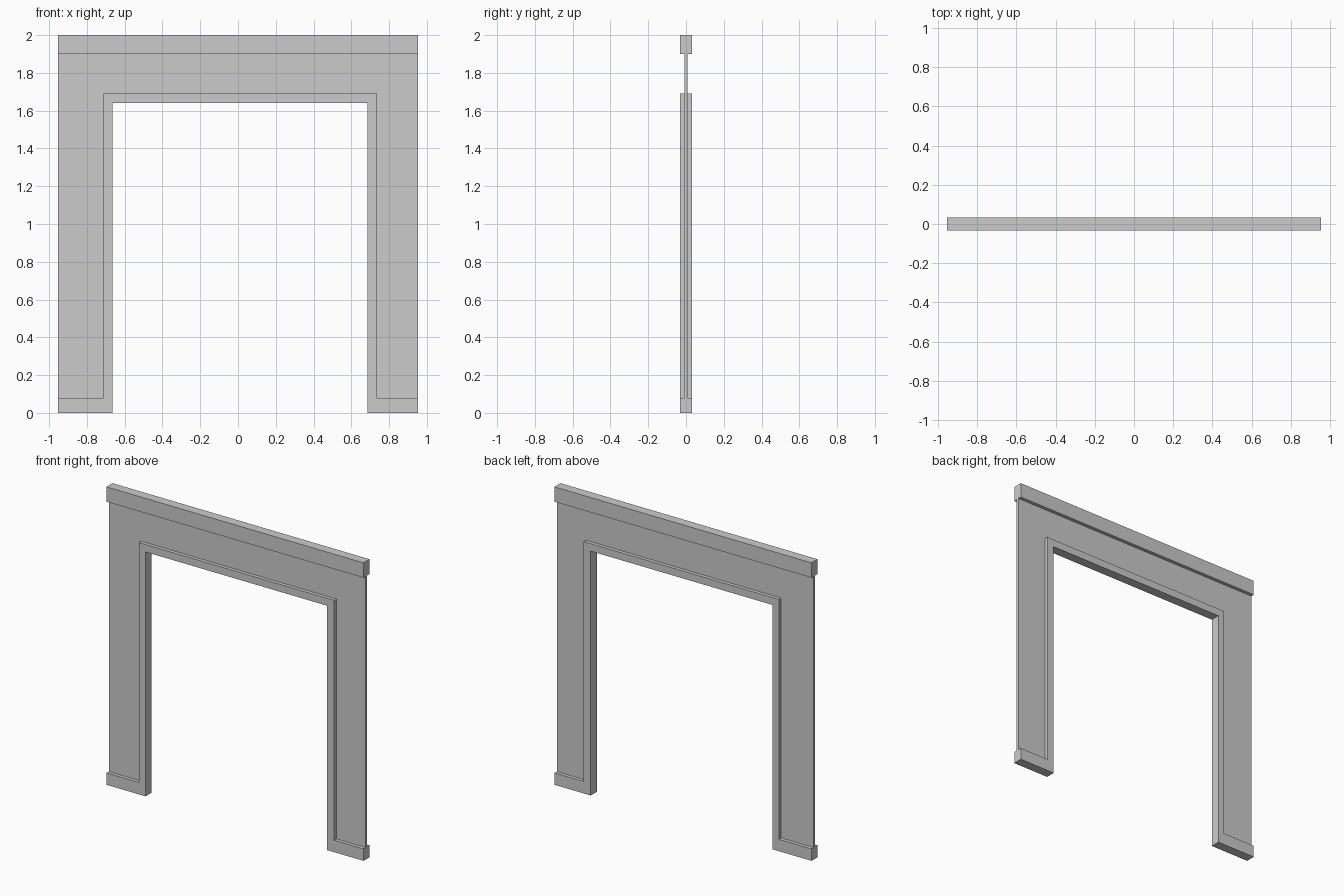
import bpy, bmesh

if "Cube" in bpy.data.objects:
    bpy.data.objects.remove(bpy.data.objects["Cube"])

W = 0.954               # half width of the whole frame
DEEP, THIN = 0.032, 0.008   # half depths of trim and wall
IN_L, IN_R, IN_T = -0.664, 0.685, 1.64      # opening
OUT_L, OUT_R, OUT_T = -0.712, 0.737, 1.69   # outer edge of the trim
BASE, CAP, TOP = 0.08, 1.90, 2.0


def extrude_profile(name, pts, half):
    """Extrude an x-z outline symmetrically along y."""
    bm = bmesh.new()
    face = bm.faces.new([bm.verts.new((x, -half, z)) for x, z in pts])
    out = bmesh.ops.extrude_face_region(bm, geom=[face])
    moved = [v for v in out["geom"] if isinstance(v, bmesh.types.BMVert)]
    bmesh.ops.translate(bm, verts=moved, vec=(0, 2 * half, 0))
    bmesh.ops.recalc_face_normals(bm, faces=bm.faces)
    mesh = bpy.data.meshes.new(name)
    bm.to_mesh(mesh)
    bm.free()
    obj = bpy.data.objects.new(name, mesh)
    bpy.context.collection.objects.link(obj)
    return obj


# Raised trim around the opening, continuous with the two baseboards
extrude_profile("opening_trim_and_baseboards", [
    (-W, 0), (IN_L, 0), (IN_L, IN_T), (IN_R, IN_T), (IN_R, 0), (W, 0),
    (W, BASE), (OUT_R, BASE), (OUT_R, OUT_T), (OUT_L, OUT_T),
    (OUT_L, BASE), (-W, BASE)], DEEP)

# Thin wall panel between trim, baseboards and cap
extrude_profile("wall_panel", [
    (-W, BASE), (OUT_L, BASE), (OUT_L, OUT_T), (OUT_R, OUT_T),
    (OUT_R, BASE), (W, BASE), (W, CAP), (-W, CAP)], THIN)

# Top moulding
extrude_profile("top_moulding", [(-W, CAP), (W, CAP), (W, TOP), (-W, TOP)], DEEP)
